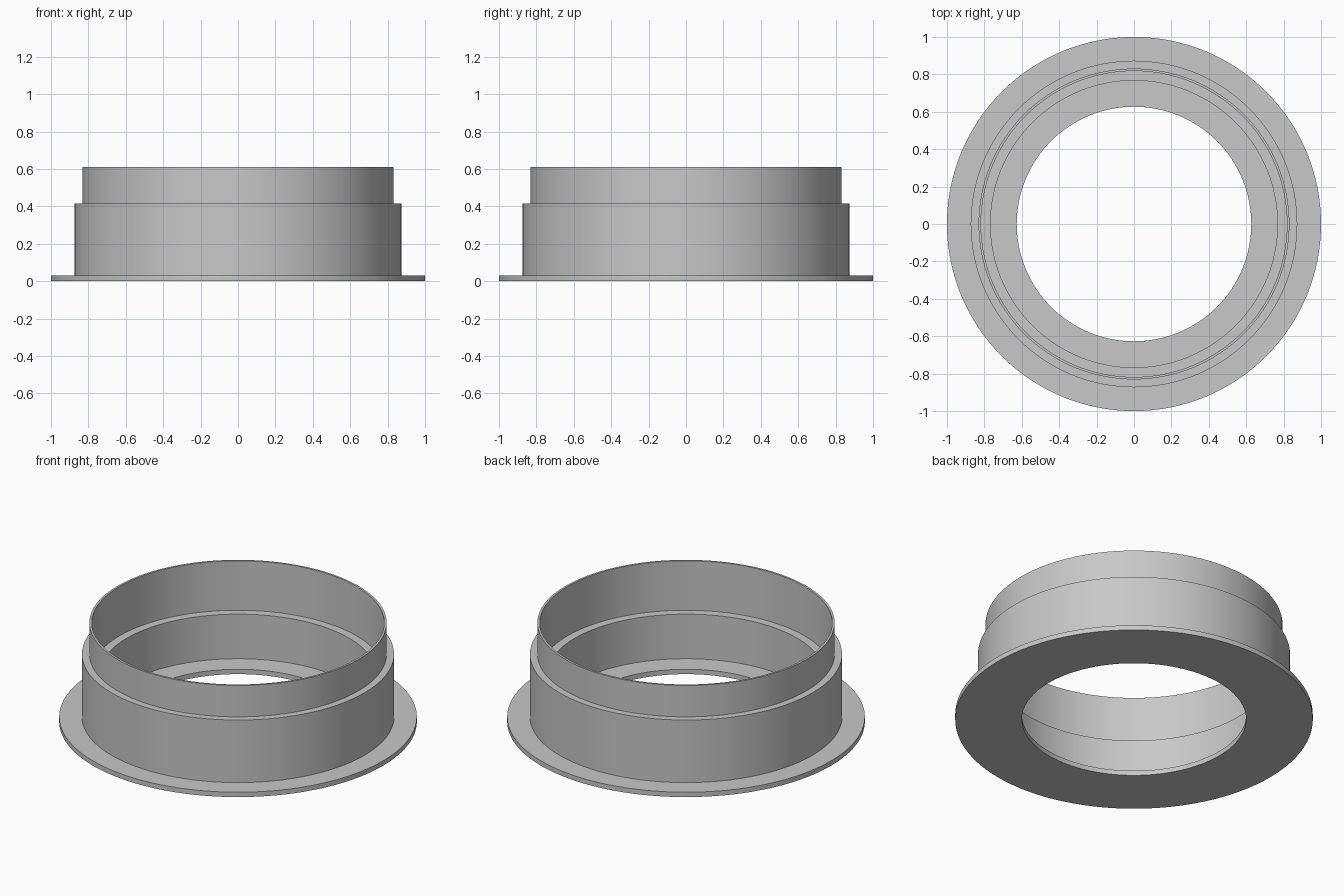
import bpy, bmesh, math

cube = bpy.data.objects.get("Cube")
if cube:
    bpy.data.objects.remove(cube, do_unlink=True)

# Plain grey for the whole collar
grey = bpy.data.materials.new("light grey")
grey.use_nodes = True
colour = (0.58, 0.58, 0.58, 1)
grey.diffuse_color = colour
grey.node_tree.nodes["Principled BSDF"].inputs["Base Color"].default_value = colour

# Closed wall section as (radius, height): flange, body, neck, then the stepped bore
SECTION = [(0.627, 0), (1, 0), (1, 0.03), (0.873, 0.03), (0.873, 0.416),
           (0.831, 0.416), (0.831, 0.61), (0.818, 0.61), (0.818, 0.305),
           (0.767, 0.305), (0.767, 0.03), (0.627, 0.03)]
SIDES = 128


def lathe(name, section, material):
    """Turn a closed section around the z axis."""
    bm = bmesh.new()
    verts = [bm.verts.new((r, 0, z)) for r, z in section]
    edges = [bm.edges.new((v, verts[i - 1])) for i, v in enumerate(verts)]
    bmesh.ops.spin(bm, geom=verts + edges, cent=(0, 0, 0), axis=(0, 0, 1),
                   angle=math.tau, steps=SIDES, use_merge=True)
    bmesh.ops.remove_doubles(bm, verts=bm.verts[:], dist=0.0001)
    bmesh.ops.recalc_face_normals(bm, faces=bm.faces[:])
    mesh = bpy.data.meshes.new(name)
    bm.to_mesh(mesh)
    bm.free()
    mesh.materials.append(material)
    obj = bpy.data.objects.new(name, mesh)
    bpy.context.collection.objects.link(obj)
    return obj


collar = lathe("flanged_collar", SECTION, grey)

# Smooth round walls with crisp rims
bpy.ops.object.select_all(action="DESELECT")
collar.select_set(True)
bpy.context.view_layer.objects.active = collar
bpy.ops.object.shade_smooth_by_angle(angle=math.radians(30))
